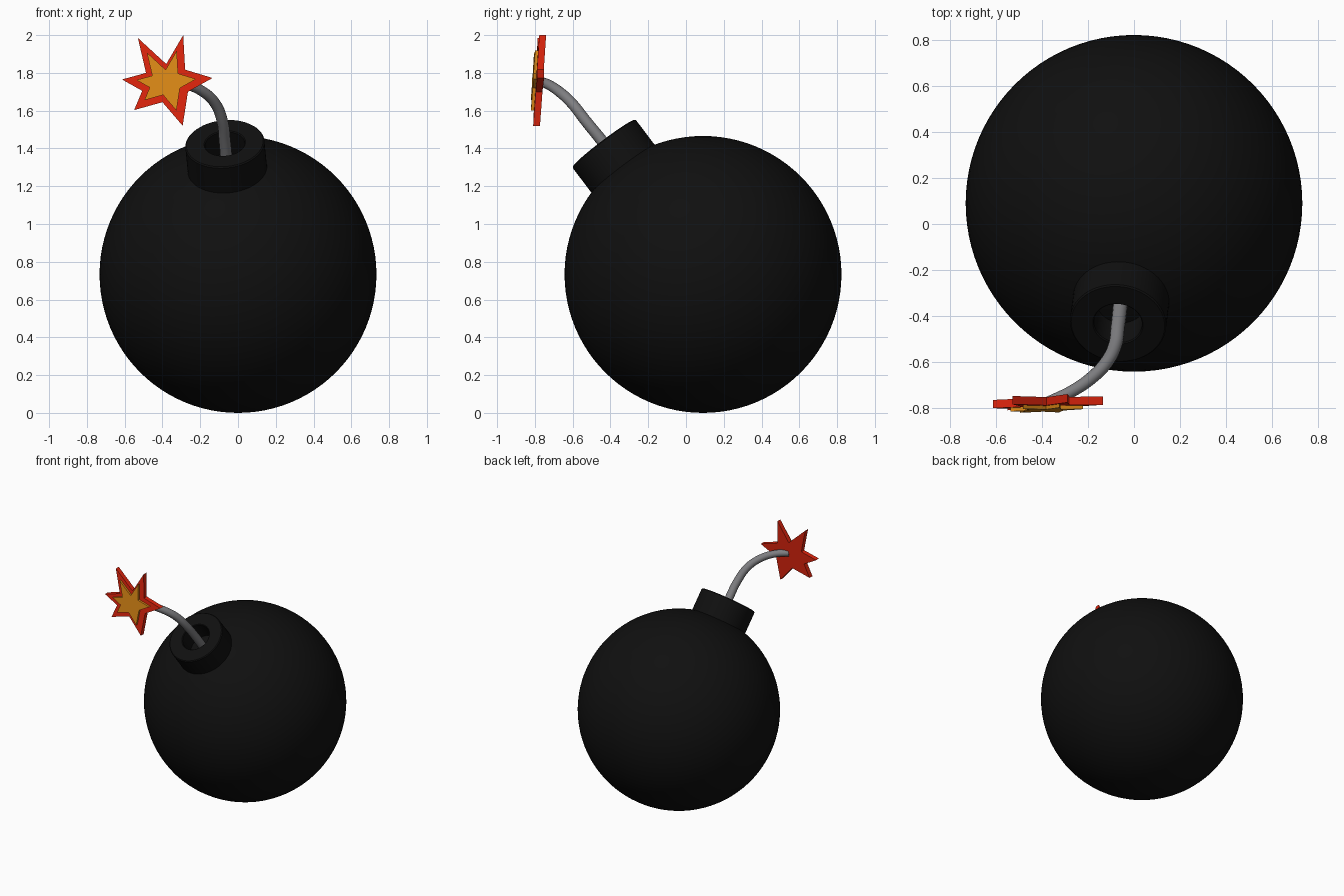
import bpy, bmesh, math
from mathutils import Vector

if "Cube" in bpy.data.objects:
    bpy.data.objects.remove(bpy.data.objects["Cube"])


def material(name, rgb):
    m = bpy.data.materials.new(name)
    m.diffuse_color = (*rgb, 1)
    m.use_nodes = True
    m.node_tree.nodes["Principled BSDF"].inputs["Base Color"].default_value = m.diffuse_color
    return m


black = material("black iron", (0.005, 0.005, 0.005))
grey = material("grey cord", (0.21, 0.21, 0.22))
red = material("flame red", (0.75, 0.018, 0.004))
orange = material("flame orange", (0.75, 0.26, 0.008))


def add_object(name, bm, mat):
    bmesh.ops.recalc_face_normals(bm, faces=bm.faces)
    mesh = bpy.data.meshes.new(name)
    bm.to_mesh(mesh)
    bm.free()
    mesh.materials.append(mat)
    ob = bpy.data.objects.new(name, mesh)
    bpy.context.collection.objects.link(ob)
    return ob


def smooth(ob):
    bpy.ops.object.select_all(action='DESELECT')
    ob.select_set(True)
    bpy.context.view_layer.objects.active = ob
    bpy.ops.object.shade_smooth_by_angle(angle=math.radians(35))


# Round body
R = 0.733
centre = Vector((0, 0.09, R))
bm = bmesh.new()
bmesh.ops.create_uvsphere(bm, u_segments=96, v_segments=48, radius=R)
body = add_object("body", bm, black)
body.location = centre
smooth(body)

# Collar: a thick ring lathed about the tilted neck axis
axis = Vector((-0.07, -0.525, 0.694))
profile = [(0.21, 0.66), (0.21, 0.867), (0.204, 0.873), (0.11, 0.873), (0.105, 0.868), (0.105, 0.70)]
bm = bmesh.new()
verts = [bm.verts.new((r, 0, h)) for r, h in profile]
edges = [bm.edges.new((verts[i], verts[(i + 1) % len(verts)])) for i in range(len(verts))]
bmesh.ops.spin(bm, geom=verts + edges, axis=(0, 0, 1), cent=(0, 0, 0),
               angle=math.tau, steps=64, use_merge=True)
bmesh.ops.remove_doubles(bm, verts=bm.verts, dist=1e-4)
collar = add_object("collar", bm, black)
collar.location = centre
collar.rotation_euler = axis.to_track_quat('Z', 'Y').to_euler()
smooth(collar)

# Fuse: a bent round cord
path = [(-0.058, -0.34, 1.30), (-0.070, -0.445, 1.44), (-0.083, -0.53, 1.545),
        (-0.122, -0.605, 1.64), (-0.185, -0.67, 1.70), (-0.27, -0.728, 1.738),
        (-0.37, -0.775, 1.755)]
curve = bpy.data.curves.new("fuse", 'CURVE')
curve.dimensions = '3D'
curve.bevel_depth = 0.032
curve.bevel_resolution = 6
curve.use_fill_caps = True
spline = curve.splines.new('BEZIER')
spline.bezier_points.add(len(path) - 1)
for i, (bp, co) in enumerate(zip(spline.bezier_points, path)):
    bp.co = co
    bp.radius = 1 - 0.2 * i / (len(path) - 1)
    bp.handle_left_type = bp.handle_right_type = 'AUTO'
curve.materials.append(grey)
fuse = bpy.data.objects.new("fuse", curve)
bpy.context.collection.objects.link(fuse)

# Spark: two stacked star plates, slightly tilted
star = [(-0.53, 1.985), (-0.38, 1.847), (-0.29, 2.0), (-0.28, 1.817), (-0.135, 1.773),
        (-0.265, 1.70), (-0.293, 1.52), (-0.40, 1.645), (-0.55, 1.603), (-0.507, 1.705),
        (-0.614, 1.765), (-0.487, 1.80)]
cx, cz = -0.39, 1.757


def star_plate(name, scale, front, thickness, mat):
    bm = bmesh.new()
    pts = []
    for x, z in star:
        dx, dz = (x - cx) * scale, (z - cz) * scale
        pts.append(bm.verts.new((cx + dx, front + 0.03 * dx + 0.067 * dz, cz + dz)))
    face = bm.faces.new(pts)
    out = bmesh.ops.extrude_face_region(bm, geom=[face], use_keep_orig=True)
    new = [g for g in out["geom"] if isinstance(g, bmesh.types.BMVert)]
    bmesh.ops.translate(bm, verts=new, vec=(0, thickness, 0))
    return add_object(name, bm, mat)


star_plate("spark_outer", 1.0, -0.796, 0.036, red)
star_plate("spark_inner", 0.66, -0.812, 0.02, orange)
